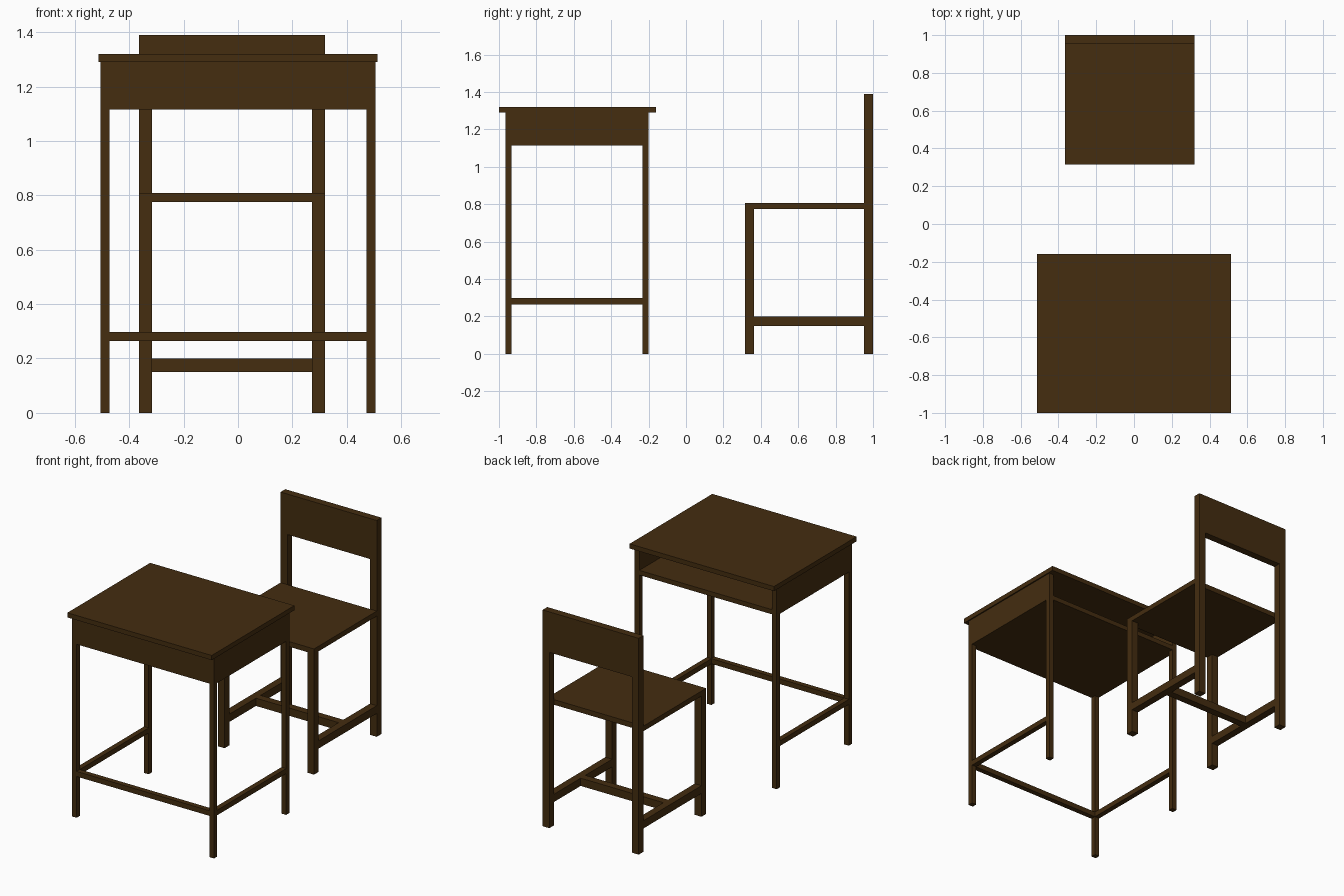
import bpy

if "Cube" in bpy.data.objects:
    bpy.data.objects.remove(bpy.data.objects["Cube"])

wood = bpy.data.materials.new("dark brown wood")
wood.diffuse_color = (0.058, 0.026, 0.005, 1.0)
wood.use_nodes = True
wood.node_tree.nodes["Principled BSDF"].inputs["Base Color"].default_value = wood.diffuse_color


def box(name, x0, x1, y0, y1, z0, z1):
    """Axis-aligned board given by its limits."""
    xs, ys, zs = (x0, x1), (y0, y1), (z0, z1)
    verts = [(x, y, z) for z in zs for y in ys for x in xs]
    faces = [(0, 2, 3, 1), (4, 5, 7, 6), (0, 1, 5, 4),
             (2, 6, 7, 3), (0, 4, 6, 2), (1, 3, 7, 5)]
    mesh = bpy.data.meshes.new(name)
    mesh.from_pydata(verts, [], faces)
    mesh.materials.append(wood)
    obj = bpy.data.objects.new(name, mesh)
    bpy.context.collection.objects.link(obj)
    return obj


# ---- Desk ----
DX, DY0, DY1, T = 0.505, -0.965, -0.2, 0.033   # frame limits, leg thickness
BOX_Z, TOP_Z = 1.115, 1.29
box("desk_top", -0.513, 0.513, -1.0, -0.16, TOP_Z, 1.32)

# Storage box, open towards the chair
box("desk_front_panel", -DX, DX, DY0, DY0 + T, BOX_Z, TOP_Z)
box("desk_shelf", -DX + T, DX - T, DY0 + T, DY1, BOX_Z, BOX_Z + 0.03)

# Side panels, legs and side rails
for side, x in (("left", -DX), ("right", DX - T)):
    box(f"desk_{side}_panel", x, x + T, DY0 + T, DY1, BOX_Z, TOP_Z)
    box(f"desk_{side}_rail", x, x + T, DY0 + T, DY1 - T, 0.265, 0.298)
    for end, y in (("front", DY0), ("back", DY1 - T)):
        box(f"desk_{end}_{side}_leg", x, x + T, y, y + T, 0, BOX_Z)
box("desk_front_rail", -DX + T, DX - T, DY0, DY0 + T, 0.265, 0.298)

# ---- Chair ----
CX0, CX1, CY0, CY1, L = -0.364, 0.32, 0.315, 1.0, 0.048
SEAT_Z = 0.775
box("chair_seat", CX0, CX1, CY0, CY1 - L, SEAT_Z, 0.808)
box("chair_backrest", CX0 + L, CX1 - L, CY1 - L, CY1, 1.13, 1.39)

# Legs and side rails
for side, x in (("left", CX0), ("right", CX1 - L)):
    box(f"chair_front_{side}_leg", x, x + L, CY0, CY0 + L, 0, SEAT_Z)
    box(f"chair_back_{side}_leg", x, x + L, CY1 - L, CY1, 0, 1.39)
    box(f"chair_{side}_rail", x, x + L, CY0 + L, CY1 - L, 0.15, 0.2)

# Cross rail halfway between front and back
mid = (CY0 + CY1) / 2
box("chair_cross_rail", CX0 + L, CX1 - L, mid - L / 2, mid + L / 2, 0.15, 0.2)
